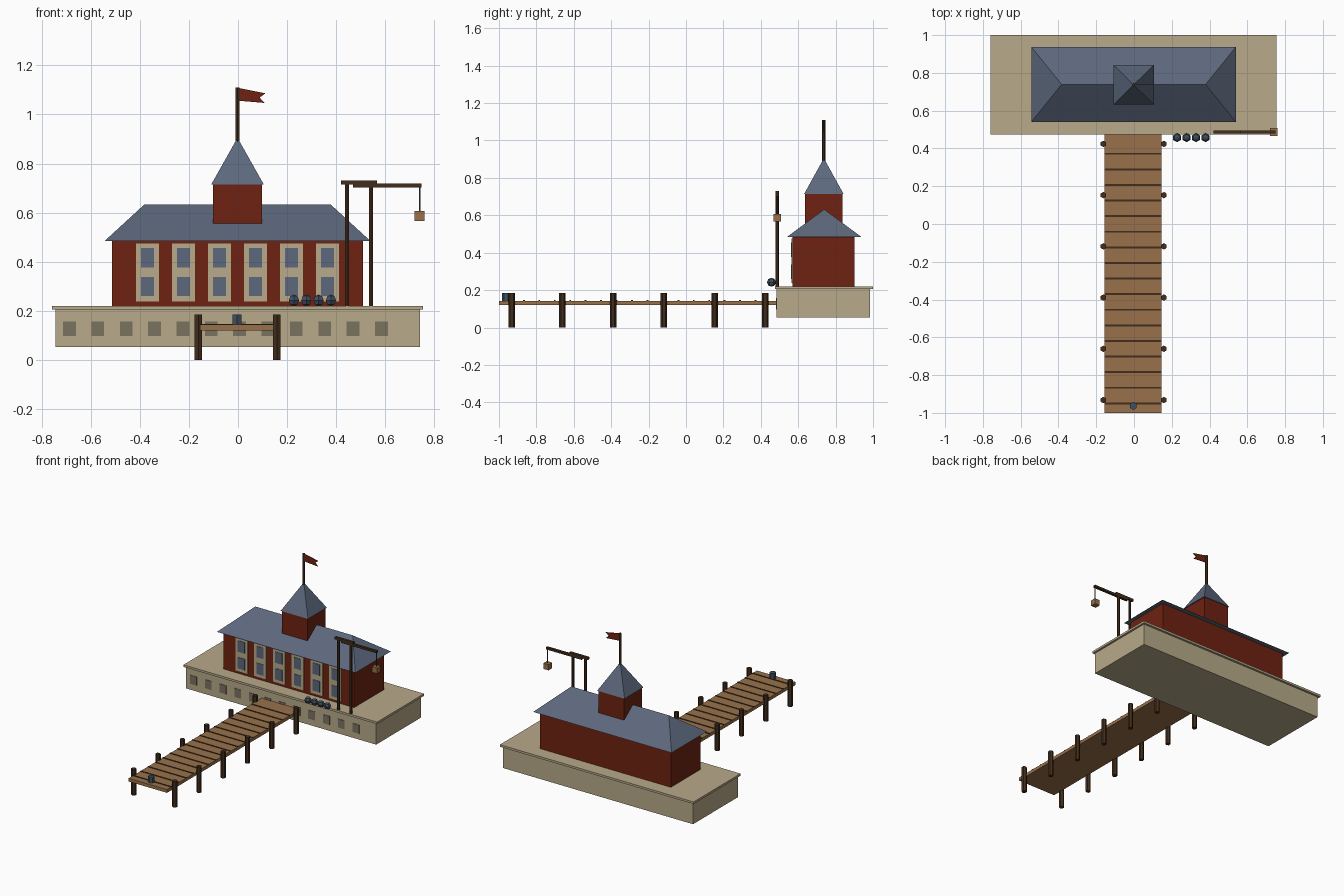
import bpy
import bmesh
import math
from mathutils import Matrix, Vector

cube = bpy.data.objects.get("Cube")
if cube:
    bpy.data.objects.remove(cube, do_unlink=True)


def material(name, rgb):
    """Flat material from 8-bit sRGB, stored as linear values."""
    lin = [((c / 255 + 0.055) / 1.055) ** 2.4 for c in rgb]
    m = bpy.data.materials.new(name)
    m.use_nodes = True
    m.diffuse_color = (*lin, 1)
    m.node_tree.nodes["Principled BSDF"].inputs["Base Color"].default_value = (*lin, 1)
    return m


STONE = material("sandstone", (184, 170, 138))
OPENING = material("shadowed stone", (122, 114, 96))
RED = material("red brick", (110, 34, 17))
SLATE = material("slate blue", (92, 104, 124))
WOOD = material("plank wood", (152, 113, 74))
DARK = material("dark timber", (66, 45, 28))
IRON = material("dark iron", (66, 80, 98))


def finish(name, bm, mat):
    bmesh.ops.recalc_face_normals(bm, faces=bm.faces)
    mesh = bpy.data.meshes.new(name)
    bm.to_mesh(mesh)
    bm.free()
    mesh.materials.append(mat)
    obj = bpy.data.objects.new(name, mesh)
    bpy.context.collection.objects.link(obj)
    return obj


def add_box(bm, x, y, z):
    """Add a box spanning the given (low, high) ranges."""
    lo, hi = zip(x, y, z)
    lo, hi = Vector(lo), Vector(hi)
    size = Matrix.Diagonal((*(hi - lo), 1))
    bmesh.ops.create_cube(bm, size=1, matrix=Matrix.Translation((lo + hi) / 2) @ size)


def boxes(name, mat, spans):
    bm = bmesh.new()
    for span in spans:
        add_box(bm, *span)
    return finish(name, bm, mat)


def around(c, half):
    return (c - half, c + half)


def posts(name, mat, spots, r, z, sides=6):
    """Vertical prisms at a list of (x, y) spots."""
    bm = bmesh.new()
    for x, y in spots:
        m = Matrix.Translation((x, y, sum(z) / 2))
        bmesh.ops.create_cone(bm, cap_ends=True, segments=sides, radius1=r,
                              radius2=r, depth=z[1] - z[0], matrix=m)
    return finish(name, bm, mat)


def hull(name, mat, points):
    bm = bmesh.new()
    verts = [bm.verts.new(p) for p in points]
    bmesh.ops.convex_hull(bm, input=verts)
    bmesh.ops.dissolve_limit(bm, angle_limit=0.01, verts=bm.verts, edges=bm.edges)
    return finish(name, bm, mat)


def rect(x, y, z):
    return [(a, b, z) for a in x for b in y]


CX, CY = -0.002, 0.737       # middle of the building and quay
TOP = 0.22                   # quay surface
EAVE = 0.485

# Stone quay with its cap and a row of openings
FRONT = 0.485
boxes("quay_base", STONE, [(around(CX, 0.743), (FRONT, 0.985), (0.053, 0.206))])
boxes("quay_cap", STONE, [(around(CX, 0.757), (0.475, 1.0), (0.205, TOP))])
boxes("quay_openings", OPENING,
      [(around(-0.687 + 0.1156 * i, 0.026), (FRONT - 0.003, FRONT + 0.002), (0.096, 0.157))
       for i in range(12)])

# Main hall
WALL = 0.57
boxes("hall_walls", RED, [(around(CX, 0.511), (WALL, 0.902), (TOP, EAVE))])
hull("hall_roof", SLATE, rect(around(CX, 0.541), around(CY + 0.002, 0.198), EAVE)
     + [(CX - 0.381, CY + 0.002, 0.632), (CX + 0.381, CY + 0.002, 0.632)])

# Window bays on the front
bays = [CX + 0.1467 * (i - 2.5) for i in range(6)]
boxes("window_surrounds", STONE,
      [(around(x, 0.047), (WALL - 0.005, WALL + 0.002), (0.238, 0.475)) for x in bays])
boxes("window_panes", SLATE,
      [(around(x, 0.027), (WALL - 0.008, WALL), around(z, 0.039))
       for x in bays for z in (0.298, 0.416)])

# Tower, spire and flag
boxes("tower_walls", RED, [(around(CX, 0.1), around(CY, 0.1), (0.5, 0.715))])
hull("tower_roof", SLATE, rect(around(CX, 0.107), around(CY, 0.105), 0.715)
     + [(CX, CY, 0.905)])
posts("flagpole", DARK, [(CX, CY)], 0.009, (0.88, 1.11))
bm = bmesh.new()
outline = [(0.003, 1.108), (0.112, 1.086), (0.088, 1.069), (0.109, 1.047), (0.003, 1.056)]
face = bm.faces.new([bm.verts.new((x, CY - 0.002, z)) for x, z in outline])
new = bmesh.ops.extrude_face_region(bm, geom=[face])["geom"]
bmesh.ops.translate(bm, vec=(0, 0.004, 0),
                    verts=[v for v in new if isinstance(v, bmesh.types.BMVert)])
finish("flag", bm, RED)

# Pier deck, plank seams, piles and the mooring post at its end
deck_x = around(CX - 0.003, 0.15)
boxes("pier_deck", WOOD, [(deck_x, (-1.0, FRONT + 0.005), (0.12, 0.143))])
boxes("plank_seams", DARK,
      [(deck_x, around(0.372 - 0.0826 * i, 0.005), (0.14, 0.146)) for i in range(17)])
piles = posts("pier_piles", DARK,
              [(CX + side * 0.16, -0.932 + 0.2712 * i) for side in (-1, 1) for i in range(6)],
              0.017, (0, 0.185))
posts("mooring_post", IRON, [(CX - 0.002, -0.963)], 0.021, (0.14, 0.185))

# Row of round floats along the quay edge
bm = bmesh.new()
for i in range(4):
    bmesh.ops.create_uvsphere(bm, u_segments=6, v_segments=4, radius=0.024,
                              matrix=Matrix.Translation((0.228 + 0.0503 * i, 0.457, 0.242)))
finish("floats", bm, IRON)

# Loading crane with hanging crate
KY = 0.487
posts("crane_posts", DARK, [(0.445, KY), (0.542, KY)], 0.009, (TOP - 0.01, 0.718))
boxes("crane_beams", DARK, [((0.42, 0.566), around(KY, 0.009), (0.715, 0.731)),
                            ((0.469, 0.749), around(KY, 0.009), (0.703, 0.718))])
posts("crane_rope", IRON, [(0.741, KY)], 0.003, (0.6, 0.706))
boxes("hanging_crate", WOOD, [(around(0.74, 0.02), around(KY, 0.02), (0.566, 0.606))])
